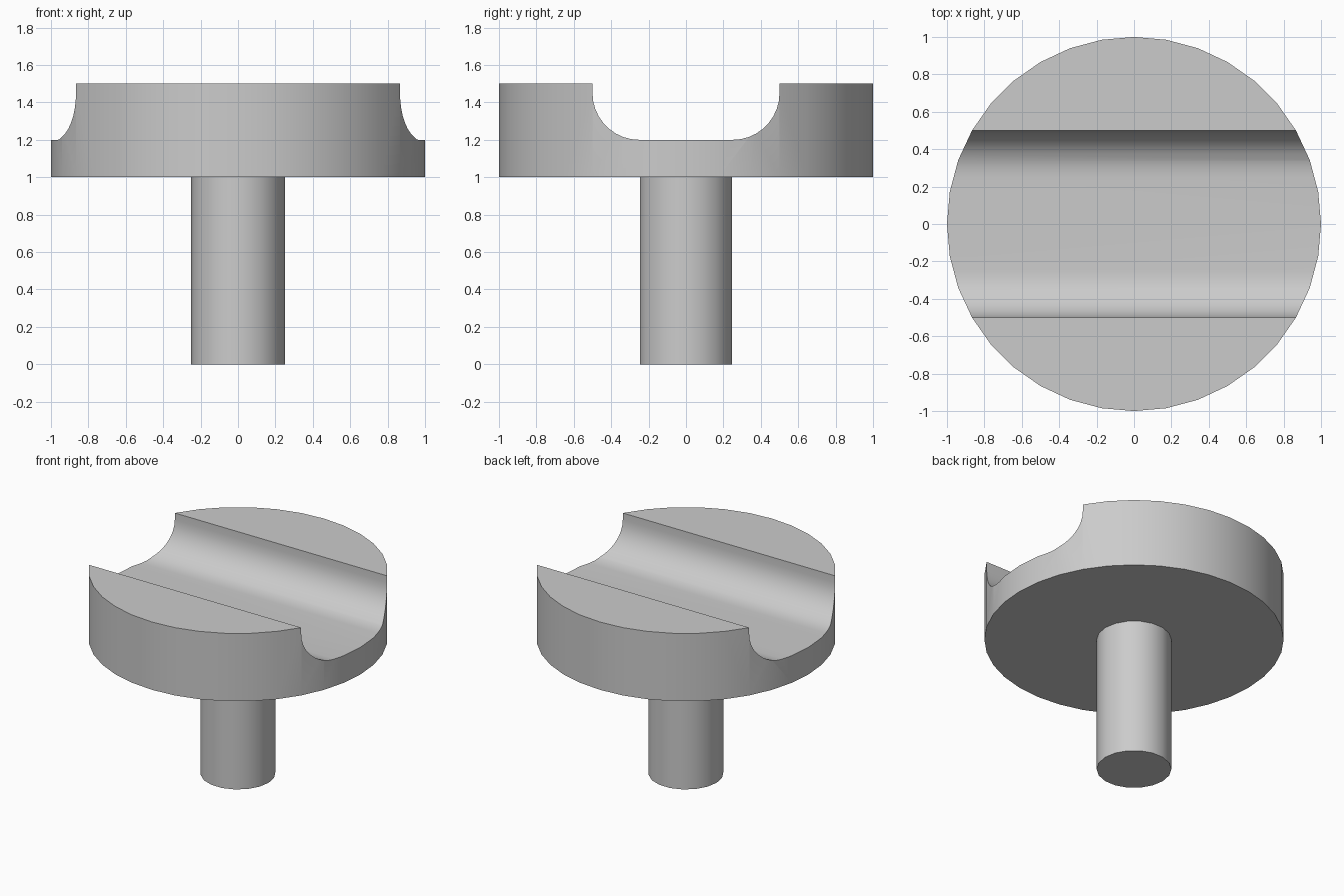
import bpy
import bmesh
from math import sin, cos, pi, radians

if "Cube" in bpy.data.objects:
    bpy.data.objects.remove(bpy.data.objects["Cube"], do_unlink=True)

grey = bpy.data.materials.new("plain grey")
grey.use_nodes = True
grey.diffuse_color = (0.6, 0.6, 0.6, 1)
grey.node_tree.nodes["Principled BSDF"].inputs["Base Color"].default_value = (0.6, 0.6, 0.6, 1)


def prism(name, outline, offset):
    """Extrude a closed outline of 3D points along offset."""
    bm = bmesh.new()
    face = bm.faces.new([bm.verts.new(p) for p in outline])
    grown = bmesh.ops.extrude_face_region(bm, geom=[face], use_keep_orig=True)
    moved = [v for v in grown["geom"] if isinstance(v, bmesh.types.BMVert)]
    bmesh.ops.translate(bm, verts=moved, vec=offset)
    bmesh.ops.recalc_face_normals(bm, faces=bm.faces)
    mesh = bpy.data.meshes.new(name)
    bm.to_mesh(mesh)
    bm.free()
    mesh.materials.append(grey)
    obj = bpy.data.objects.new(name, mesh)
    bpy.context.collection.objects.link(obj)
    return obj


def cylinder(name, radius, sides, low, high):
    ring = [(radius * cos(2 * pi * i / sides), radius * sin(2 * pi * i / sides), low)
            for i in range(sides)]
    return prism(name, ring, (0, 0, high - low))


# Round post and disc head
post = cylinder("post", 0.25, 18, 0, 1)
head = cylinder("head", 1, 36, 1, 1.5)

# Channel across the head, with rounded lower corners
fillet = 0.25
right_half = [(0.5, 1.7)]
for step in range(10):
    a = radians(10 * step)
    right_half.append((0.25 + fillet * cos(a), 1.45 - fillet * sin(a)))
profile = right_half + [(-y, z) for y, z in reversed(right_half)]
cutter = prism("channel_cutter", [(-1.2, y, z) for y, z in profile], (2.4, 0, 0))
cutter.hide_render = True

cut = head.modifiers.new("channel", "BOOLEAN")
cut.operation = "DIFFERENCE"
cut.solver = "EXACT"
cut.object = cutter
bpy.ops.object.select_all(action="DESELECT")
bpy.context.view_layer.objects.active = head
head.select_set(True)
bpy.ops.object.modifier_apply(modifier=cut.name)
bpy.data.objects.remove(cutter, do_unlink=True)

# Smooth curved walls, crisp rims
post.select_set(True)
bpy.ops.object.shade_smooth_by_angle(angle=radians(30))
